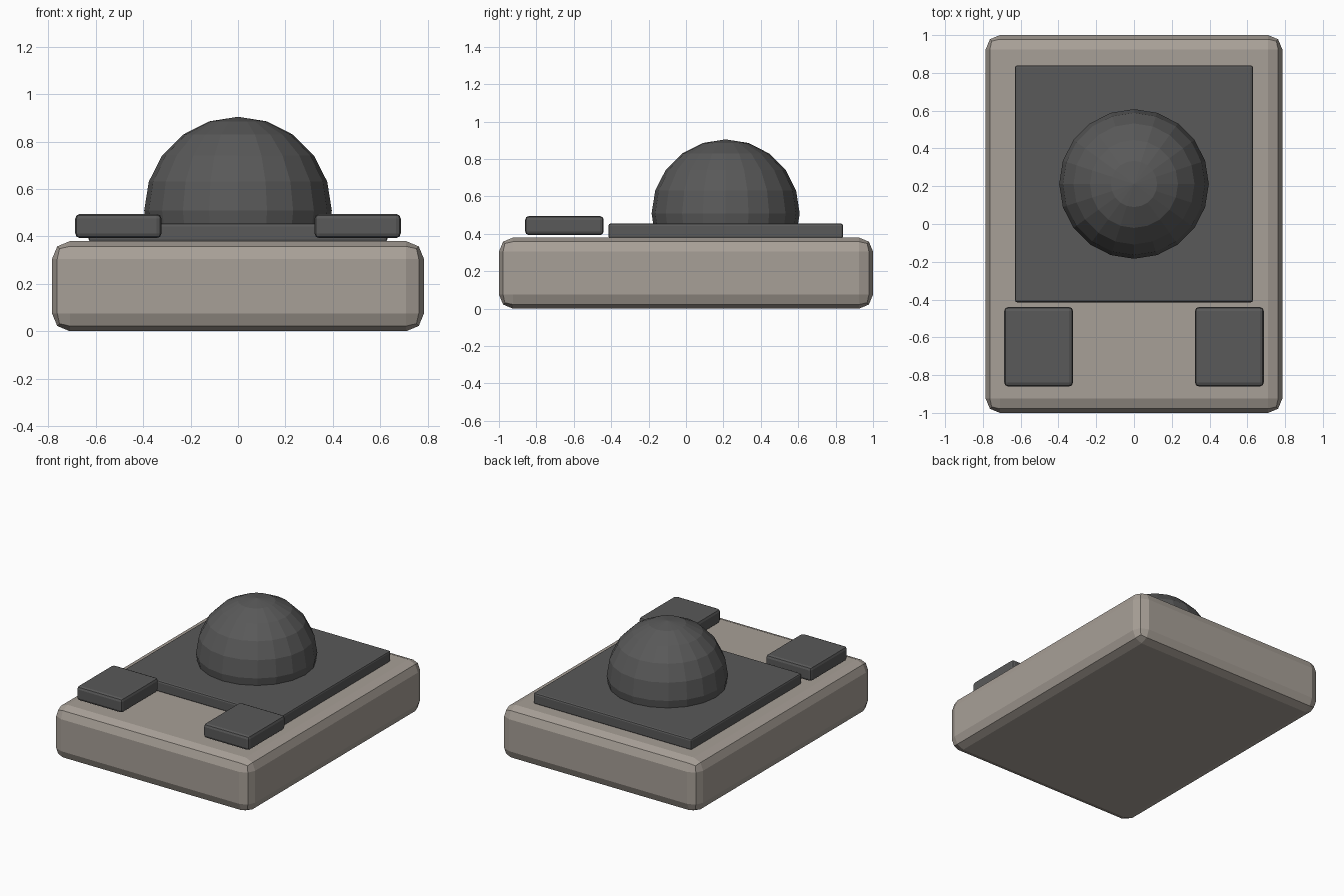
import bpy

cube = bpy.data.objects.get("Cube")
if cube:
    bpy.data.objects.remove(cube, do_unlink=True)


def material(name, rgb):
    mat = bpy.data.materials.new(name)
    mat.use_nodes = True
    colour = (*rgb, 1)
    mat.diffuse_color = colour
    bsdf = next(n for n in mat.node_tree.nodes if n.type == "BSDF_PRINCIPLED")
    bsdf.inputs["Base Color"].default_value = colour
    return mat


def block(name, low, high, bevel, mat):
    """Bevelled box spanning two opposite corners."""
    centre = [(a + b) / 2 for a, b in zip(low, high)]
    bpy.ops.mesh.primitive_cube_add(size=1, location=centre)
    obj = bpy.context.object
    obj.name = name
    obj.scale = [b - a for a, b in zip(low, high)]
    bpy.ops.object.transform_apply(location=False, rotation=False, scale=True)
    mod = obj.modifiers.new("Rounded edges", "BEVEL")
    mod.width = bevel
    mod.segments = 2
    obj.data.materials.append(mat)
    return obj


beige = material("warm grey", (0.39, 0.35, 0.31))
dark = material("dark grey", (0.1, 0.1, 0.1))

# Casing and raised panel
block("base", (-0.785, -1, 0), (0.785, 1, 0.38), 0.075, beige)
block("panel", (-0.63, -0.415, 0.375), (0.63, 0.84, 0.455), 0.012, dark)

# Pair of buttons at the front, just clear of the casing
for side, x in (("right", -0.505), ("left", 0.505)):
    block(side + "_button", (x - 0.182, -0.86, 0.393), (x + 0.182, -0.44, 0.495), 0.02, dark)

# Faceted ball sunk into the panel
bpy.ops.mesh.primitive_uv_sphere_add(segments=20, ring_count=10, radius=0.396,
                                     location=(0, 0.212, 0.509))
ball = bpy.context.object
ball.name = "ball"
ball.data.materials.append(dark)
